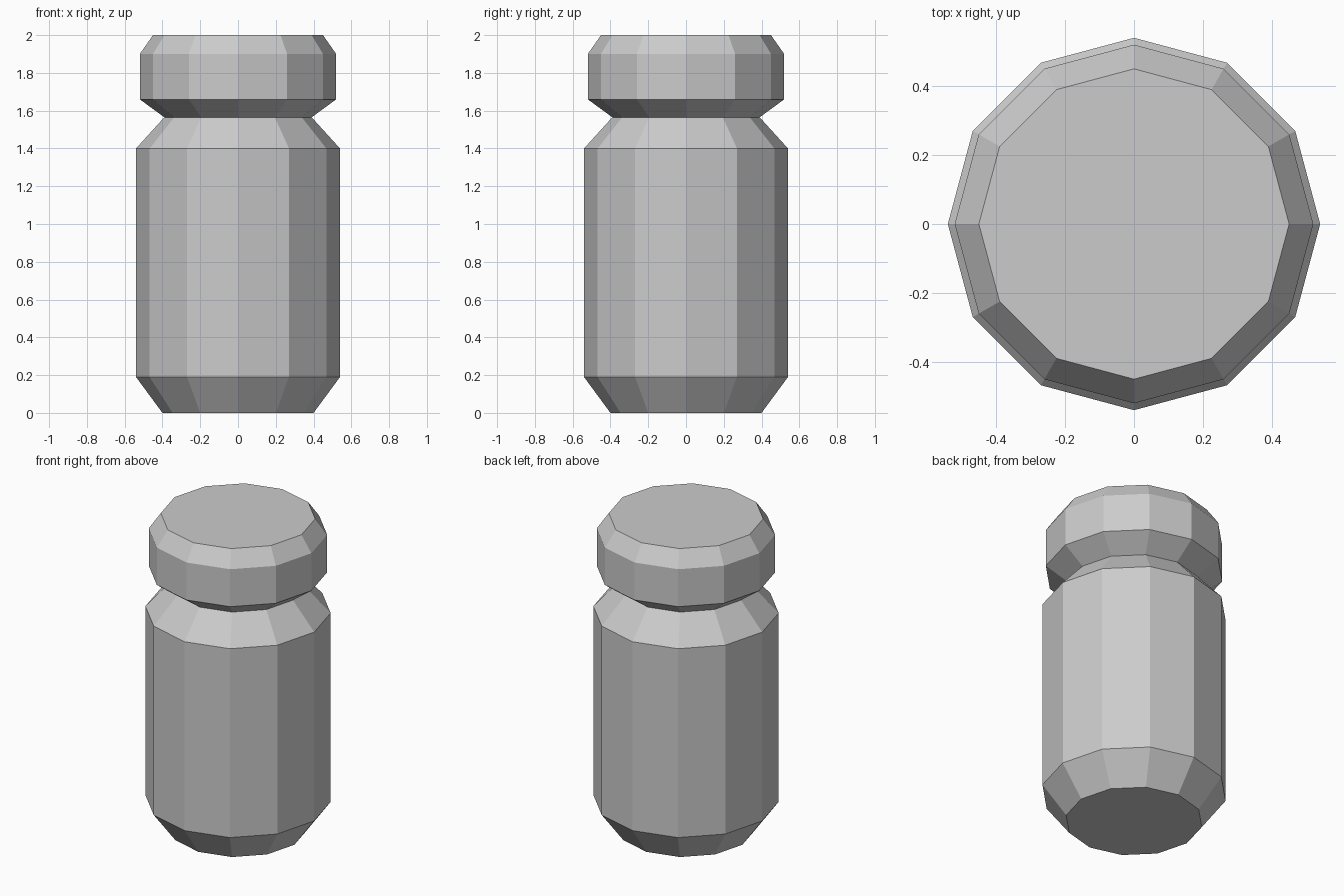
import bpy, bmesh
from math import cos, sin, tau

SIDES = 12

cube = bpy.data.objects.get("Cube")
if cube:
    bpy.data.objects.remove(cube, do_unlink=True)

grey = bpy.data.materials.new("plain grey")
grey.use_nodes = True
colour = (0.6, 0.6, 0.6, 1)
grey.diffuse_color = colour
grey.node_tree.nodes["Principled BSDF"].inputs["Base Color"].default_value = colour


def lathe(name, profile, cap_bottom=False, cap_top=False):
    """Turn a (radius, height) profile into a faceted solid of revolution."""
    bm = bmesh.new()
    rings = [[bm.verts.new((r * cos(tau * i / SIDES), r * sin(tau * i / SIDES), z))
              for i in range(SIDES)] for r, z in profile]
    for low, high in zip(rings, rings[1:]):
        for i in range(SIDES):
            j = (i + 1) % SIDES
            bm.faces.new((low[i], low[j], high[j], high[i]))
    if cap_bottom:
        bm.faces.new(rings[0][::-1])
    if cap_top:
        bm.faces.new(rings[-1])
    mesh = bpy.data.meshes.new(name)
    bm.to_mesh(mesh)
    bm.free()
    mesh.materials.append(grey)
    obj = bpy.data.objects.new(name, mesh)
    bpy.context.collection.objects.link(obj)
    return obj


# Jar body: tapered foot, straight wall, sloped shoulder up to the neck
neck = (0.39, 1.565)
lathe("jar_body", [(0.4, 0), (0.54, 0.19), (0.54, 1.4), neck], cap_bottom=True)

# Lid: flares out from the neck, with a chamfered top edge
lathe("jar_lid", [neck, (0.52, 1.66), (0.52, 1.9), (0.45, 2)], cap_top=True)
